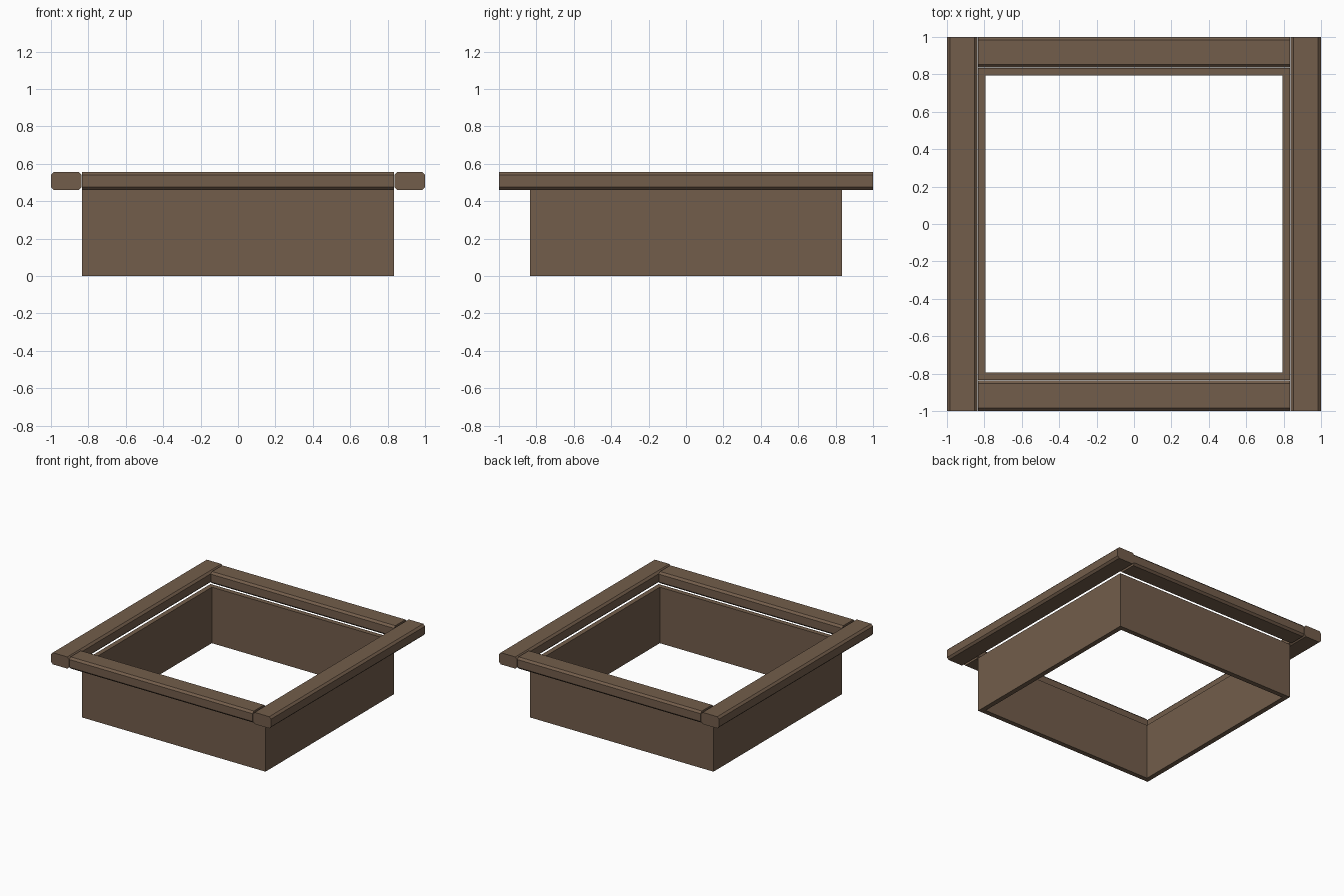
import bpy, bmesh
from math import pi
from mathutils import Matrix

if "Cube" in bpy.data.objects:
    bpy.data.objects.remove(bpy.data.objects["Cube"])

WALL_OUT, WALL_IN, WALL_TOP = 0.833, 0.793, 0.46
RAIL_IN, RAIL_TOP, CHAMFER = 0.836, 0.556, 0.016

wood = bpy.data.materials.new("brown_wood")
wood.diffuse_color = (0.17, 0.11, 0.07, 1)
wood.use_nodes = True
wood.node_tree.nodes["Principled BSDF"].inputs["Base Color"].default_value = wood.diffuse_color


def add_object(name, bm):
    bmesh.ops.recalc_face_normals(bm, faces=bm.faces)
    mesh = bpy.data.meshes.new(name)
    bm.to_mesh(mesh)
    bm.free()
    mesh.materials.append(wood)
    obj = bpy.data.objects.new(name, mesh)
    bpy.context.collection.objects.link(obj)
    return obj


def rail(name, half_length, angle):
    """Chamfered octagonal bar along y on the +x side, turned about z."""
    a, b, lo, hi, c = RAIL_IN, 1.0, WALL_TOP, RAIL_TOP, CHAMFER
    profile = [(a + c, lo), (b - c, lo), (b, lo + c), (b, hi - c),
               (b - c, hi), (a + c, hi), (a, hi - c), (a, lo + c)]
    bm = bmesh.new()
    face = bm.faces.new([bm.verts.new((x, -half_length, z)) for x, z in profile])
    ext = bmesh.ops.extrude_face_region(bm, geom=[face], use_keep_orig=True)
    verts = [v for v in ext["geom"] if isinstance(v, bmesh.types.BMVert)]
    bmesh.ops.translate(bm, verts=verts, vec=(0, 2 * half_length, 0))
    bmesh.ops.transform(bm, matrix=Matrix.Rotation(angle, 4, 'Z'), verts=bm.verts)
    return add_object(name, bm)


# Open square box: four walls, no floor
bm = bmesh.new()
signs = [(-1, -1), (1, -1), (1, 1), (-1, 1)]
section = [(WALL_OUT, 0), (WALL_OUT, WALL_TOP), (WALL_IN, WALL_TOP), (WALL_IN, 0)]
loops = [[bm.verts.new((sx * r, sy * r, z)) for sx, sy in signs] for r, z in section]
for i in range(4):
    p, q = loops[i], loops[(i + 1) % 4]
    for j in range(4):
        k = (j + 1) % 4
        bm.faces.new((p[j], p[k], q[k], q[j]))
add_object("box_walls", bm)

# Rim: full-length side rails, shorter front and back rails between them
rail("right_rail", 1.0, 0)
rail("left_rail", 1.0, pi)
rail("back_rail", WALL_OUT, pi / 2)
rail("front_rail", WALL_OUT, -pi / 2)
